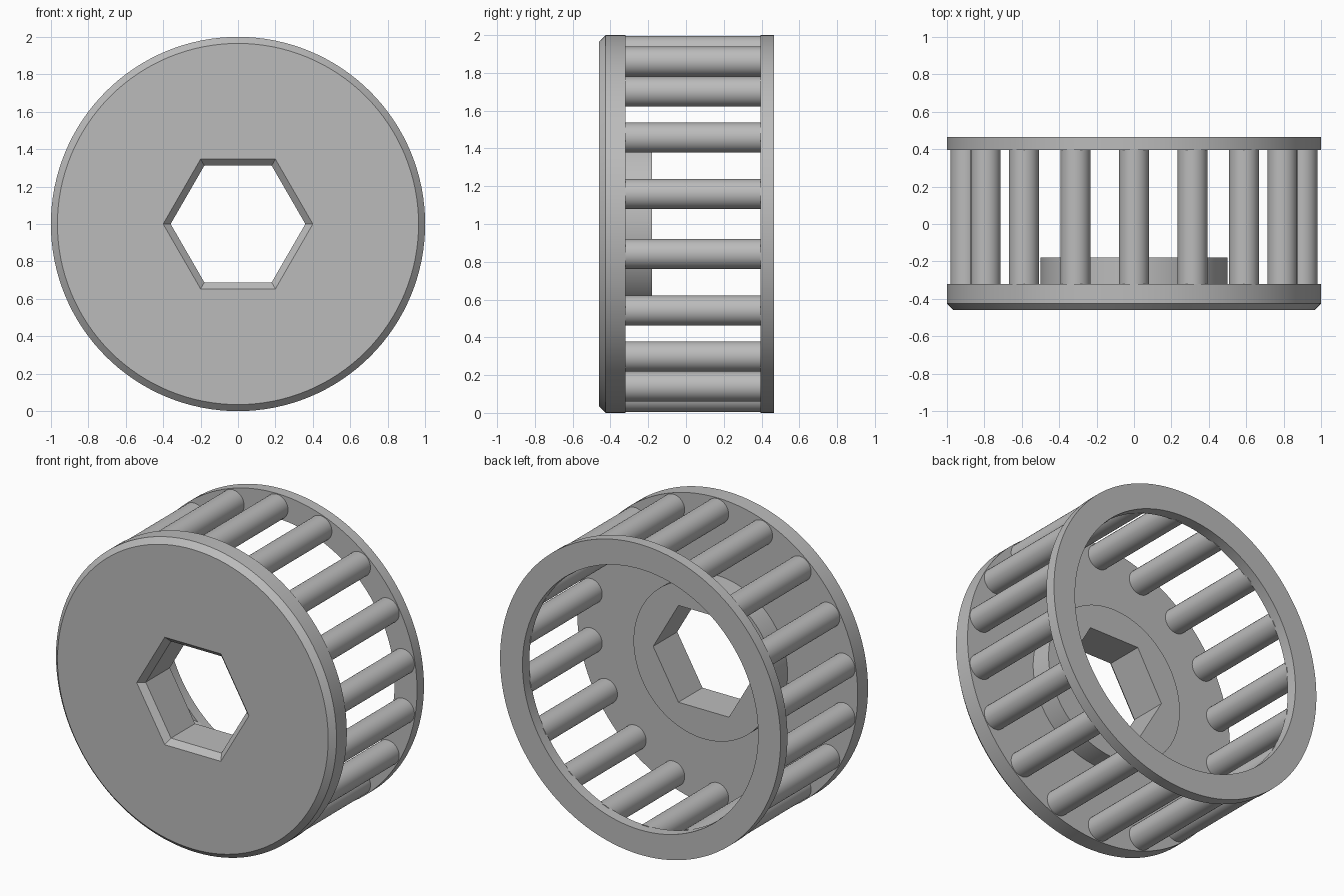
import bpy
import bmesh
import math

if "Cube" in bpy.data.objects:
    bpy.data.objects.remove(bpy.data.objects["Cube"])

grey = bpy.data.materials.new("plain_grey")
grey.use_nodes = True
colour = (0.5, 0.5, 0.5, 1)
grey.diffuse_color = colour
grey.node_tree.nodes["Principled BSDF"].inputs["Base Color"].default_value = colour

BARS = 18
BAR_RADIUS = 0.08
FRONT, PLATE_BACK, HUB_BACK = -0.46, -0.32, -0.18
RING_FRONT, BACK = 0.395, 0.465
CHAMFER = 0.035


def turned(name, profile, sides, centre=(0, 1), closed=False):
    """Spin a (radius, y) profile about the y axis; cap its ends unless it is closed."""
    bm = bmesh.new()
    rings = []
    for radius, y in profile:
        angles = [math.tau * i / sides for i in range(sides)]
        rings.append([bm.verts.new((centre[0] + radius * math.cos(a), y,
                                    centre[1] + radius * math.sin(a))) for a in angles])
    pairs = list(zip(rings, rings[1:]))
    if closed:
        pairs.append((rings[-1], rings[0]))
    else:
        bm.faces.new(rings[0])
        bm.faces.new(rings[-1])
    for a, b in pairs:
        for i in range(sides):
            j = (i + 1) % sides
            bm.faces.new((a[i], a[j], b[j], b[i]))
    bmesh.ops.recalc_face_normals(bm, faces=bm.faces)
    mesh = bpy.data.meshes.new(name)
    bm.to_mesh(mesh)
    bm.free()
    mesh.materials.append(grey)
    obj = bpy.data.objects.new(name, mesh)
    bpy.context.collection.objects.link(obj)
    return obj


def select(obj):
    bpy.ops.object.select_all(action="DESELECT")
    obj.select_set(True)
    bpy.context.view_layer.objects.active = obj


def smooth(obj):
    select(obj)
    bpy.ops.object.shade_smooth_by_angle(angle=math.radians(25))


# Front plate with chamfered rim and raised rear hub
plate = turned("front_plate", [(1 - CHAMFER, FRONT), (1, FRONT + CHAMFER), (1, PLATE_BACK),
                               (0.5, PLATE_BACK), (0.5, HUB_BACK)], 128)

# Hexagonal socket, flared at the front
cutter = turned("hex_cutter", [(0.44, FRONT - CHAMFER), (0.36, FRONT + CHAMFER),
                               (0.36, HUB_BACK + 0.1)], 6)
cutter.hide_render = True
cut = plate.modifiers.new("hex_socket", "BOOLEAN")
cut.operation = "DIFFERENCE"
cut.solver = "EXACT"
cut.object = cutter
select(plate)
bpy.ops.object.modifier_apply(modifier=cut.name)
bpy.data.objects.remove(cutter)
smooth(plate)

# Open rear ring
inner = 1 - 2 * BAR_RADIUS
smooth(turned("rear_ring", [(inner, RING_FRONT), (1, RING_FRONT), (1, BACK), (inner, BACK)],
              128, closed=True))

# Round bars joining plate and ring, one at the very top
for n in range(BARS):
    angle = math.tau * n / BARS
    reach = 0.995 - BAR_RADIUS
    centre = (reach * math.sin(angle), 1 + reach * math.cos(angle))
    smooth(turned(f"bar_{n + 1}", [(BAR_RADIUS, PLATE_BACK - 0.01), (BAR_RADIUS, RING_FRONT + 0.01)],
                  32, centre))
